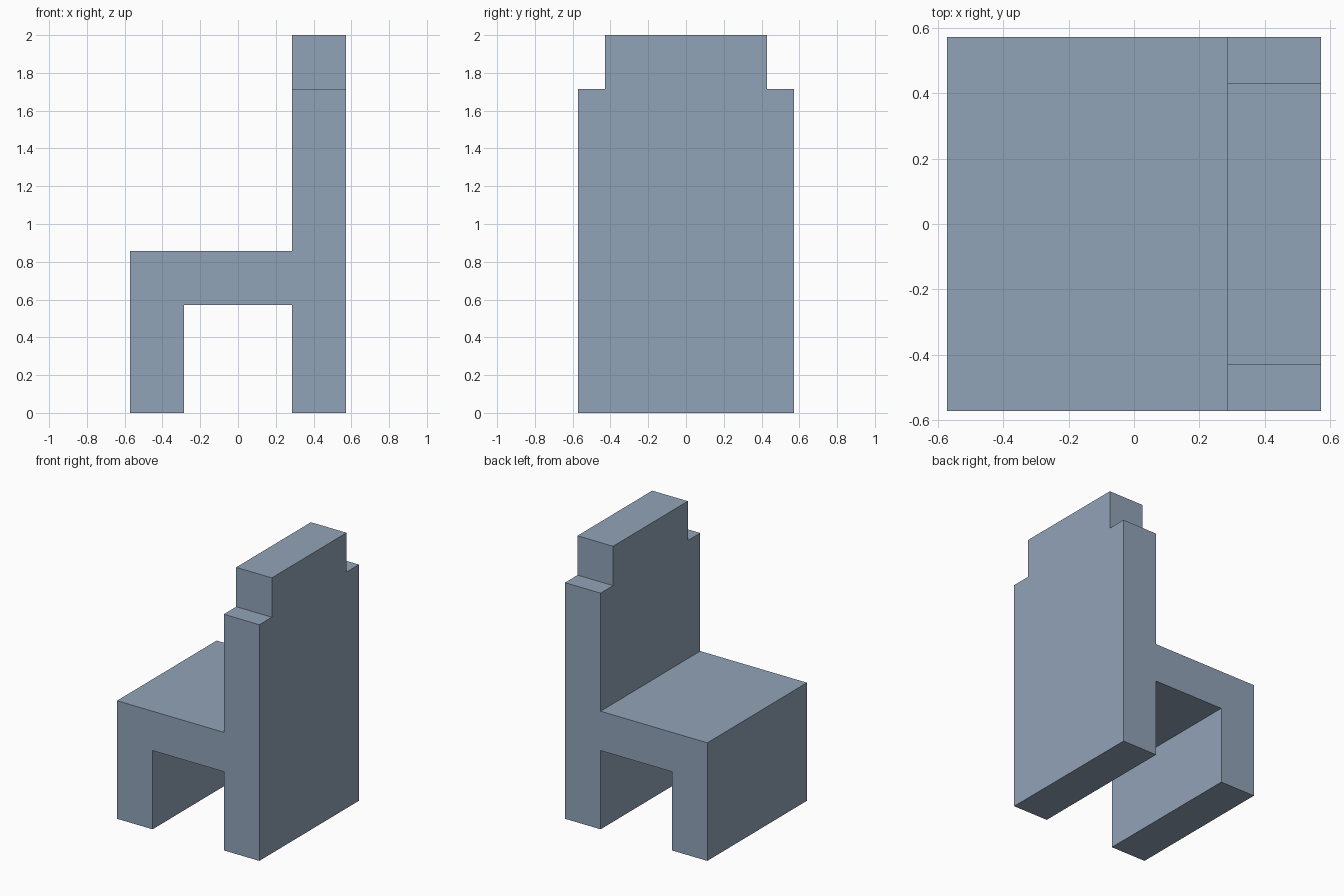
import bpy
import bmesh
from mathutils import Vector

if "Cube" in bpy.data.objects:
    bpy.data.objects.remove(bpy.data.objects["Cube"])

U = 2 / 7  # the chair sits on a grid seven units tall

blue_grey = bpy.data.materials.new("blue grey")
blue_grey.diffuse_color = (0.285, 0.367, 0.477, 1)
blue_grey.use_nodes = True
blue_grey.node_tree.nodes["Principled BSDF"].inputs["Base Color"].default_value = blue_grey.diffuse_color

# Side profile (x, z): front leg, seat, back leg and backrest in one outline
profile = [(-2, 0), (-1, 0), (-1, 2), (1, 2), (1, 0), (2, 0),
           (2, 6), (1, 6), (1, 3), (-2, 3)]

bm = bmesh.new()
outline = bm.faces.new([bm.verts.new((x * U, -2 * U, z * U)) for x, z in profile])
sweep = bmesh.ops.extrude_face_region(bm, geom=[outline])
bmesh.ops.translate(bm, vec=(0, 4 * U, 0),
                    verts=[g for g in sweep["geom"] if isinstance(g, bmesh.types.BMVert)])
if outline not in bm.faces[:]:
    bm.faces.new([v for v in bm.verts if v.co.y < 0])
bmesh.ops.recalc_face_normals(bm, faces=bm.faces[:])

# Cut the chair across so the narrower crest can rise from the backrest
for side in (-1, 1):
    bmesh.ops.bisect_plane(bm, geom=bm.verts[:] + bm.edges[:] + bm.faces[:],
                           plane_co=(0, side * 1.5 * U, 0), plane_no=(0, 1, 0))

# Crest: raise the middle of the backrest's top
bm.normal_update()
middle = [f for f in bm.faces
          if (f.calc_center_median() - Vector((1.5 * U, 0, 6 * U))).length < 0.01]
crest = bmesh.ops.extrude_discrete_faces(bm, faces=middle)["faces"]
bmesh.ops.translate(bm, vec=(0, 0, U), verts=list({v for f in crest for v in f.verts}))

# Merge the flat leftovers of the cuts
bmesh.ops.remove_doubles(bm, verts=bm.verts[:], dist=0.0001)
bmesh.ops.dissolve_limit(bm, angle_limit=0.01, verts=bm.verts[:], edges=bm.edges[:])
bmesh.ops.recalc_face_normals(bm, faces=bm.faces[:])

mesh = bpy.data.meshes.new("chair")
bm.to_mesh(mesh)
bm.free()
mesh.materials.append(blue_grey)
chair = bpy.data.objects.new("chair", mesh)
bpy.context.collection.objects.link(chair)
